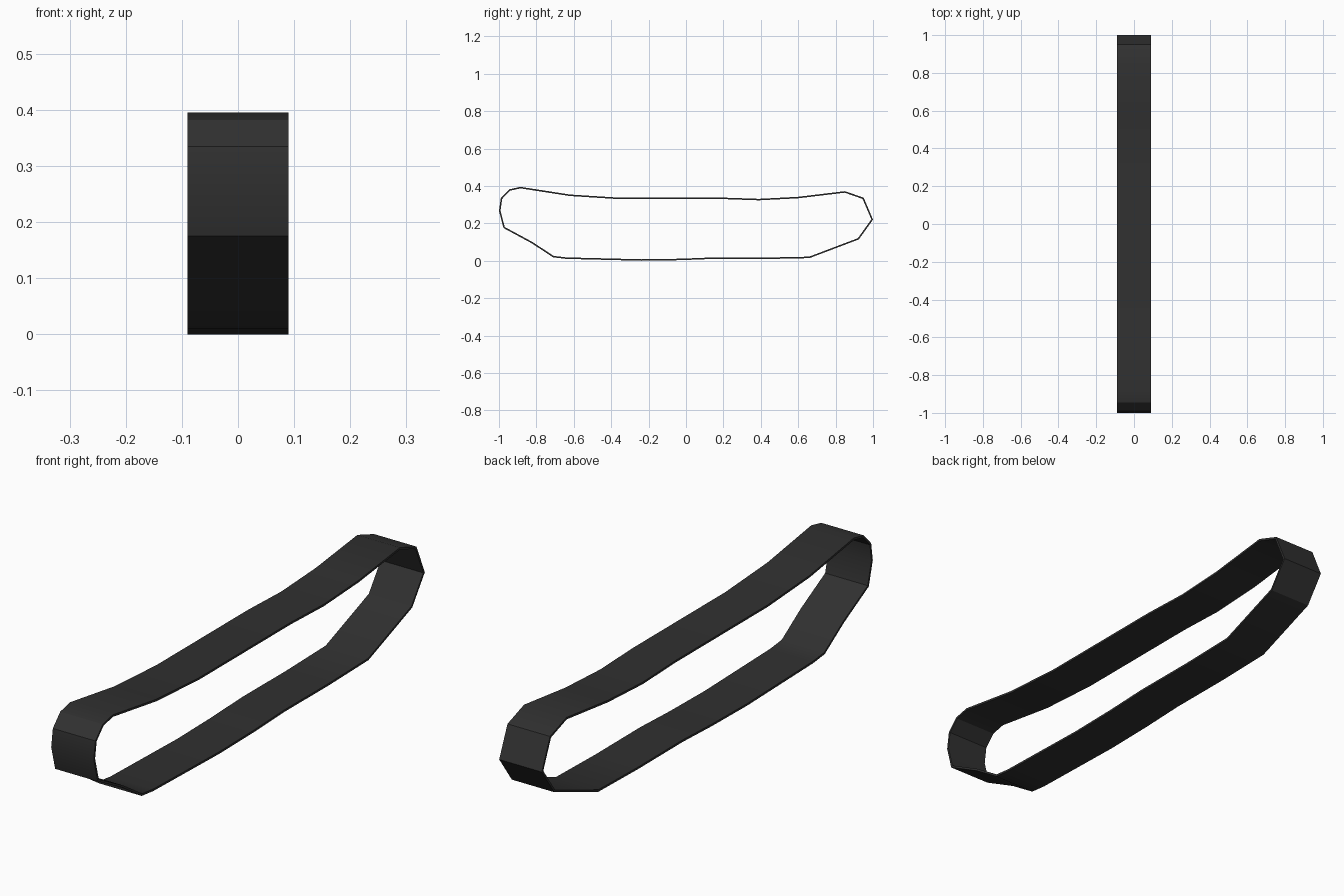
import bpy, bmesh

if "Cube" in bpy.data.objects:
    bpy.data.objects.remove(bpy.data.objects["Cube"])

HALF_WIDTH = 0.09
THICKNESS = 0.008

# outer side profile (y, z) of the closed belt
PROFILE = [
    (-1.0, 0.267), (-0.99, 0.335), (-0.945, 0.382), (-0.885, 0.395),
    (-0.62, 0.354), (-0.366, 0.338), (0.19, 0.338), (0.39, 0.331),
    (0.60, 0.342), (0.85, 0.372), (0.95, 0.337), (1.0, 0.22),
    (0.924, 0.114), (0.66, 0.014), (0.42, 0.009), (0.15, 0.010),
    (-0.03, 0.003), (-0.24, 0.0), (-0.64, 0.010), (-0.71, 0.018),
    (-0.826, 0.094), (-0.976, 0.175),
]

rubber = bpy.data.materials.new("dark rubber")
rubber.diffuse_color = (0.03, 0.03, 0.03, 1)
rubber.use_nodes = True
rubber.node_tree.nodes["Principled BSDF"].inputs["Base Color"].default_value = rubber.diffuse_color

# belt: a ring of quads across the width
bm = bmesh.new()
left = [bm.verts.new((-HALF_WIDTH, y, z)) for y, z in PROFILE]
right = [bm.verts.new((HALF_WIDTH, y, z)) for y, z in PROFILE]
n = len(PROFILE)
for i in range(n):
    j = (i + 1) % n
    bm.faces.new((left[i], right[i], right[j], left[j]))

mesh = bpy.data.meshes.new("track_belt")
bm.to_mesh(mesh)
bm.free()
mesh.materials.append(rubber)
belt = bpy.data.objects.new("track_belt", mesh)
bpy.context.collection.objects.link(belt)

# thin wall, grown inwards from the outer profile
wall = belt.modifiers.new("wall", 'SOLIDIFY')
wall.thickness = THICKNESS
wall.offset = -1
wall.use_even_offset = True

# soft bends, crisp corners
bpy.context.view_layer.objects.active = belt
belt.select_set(True)
bpy.ops.object.modifier_apply(modifier="wall")
bpy.ops.object.shade_smooth_by_angle(angle=0.52)
